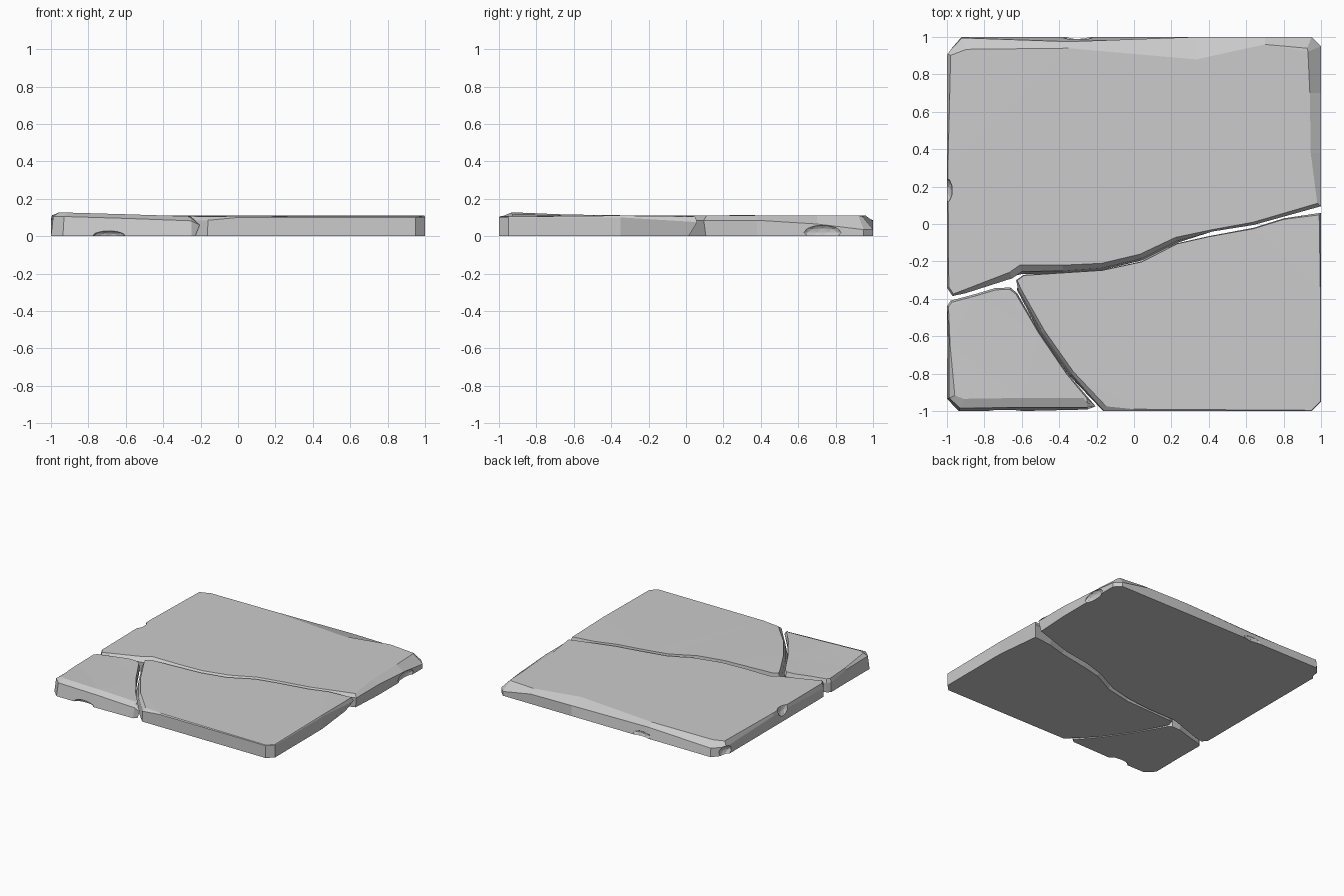
import bpy, bmesh
from mathutils import Vector


def slab(name, pts):
    """Stone piece from a counter-clockwise outline. Each point:
    shoulder x, y, z, bottom inset, top inset, top z."""
    bm = bmesh.new()
    n = len(pts)
    rings = [[], [], []]
    for i, (x, y, z, low, up, top) in enumerate(pts):
        p = Vector((x, y))
        a = (p - Vector(pts[i - 1][:2])).normalized()
        b = (Vector(pts[(i + 1) % n][:2]) - p).normalized()
        t = (a + b).normalized()
        inward = Vector((-t.y, t.x)) / max(0.6, t.dot(a))
        for ring, off, h in zip(rings, (low, 0, up), (0, z, top)):
            q = p + inward * off
            ring.append(bm.verts.new((max(-1, min(1, q.x)), max(-1, min(1, q.y)), h)))
    for lo, hi in zip(rings, rings[1:]):
        for i in range(n):
            j = (i + 1) % n
            bm.faces.new((lo[i], lo[j], hi[j], hi[i]))
    caps = [bm.faces.new(rings[0][::-1]), bm.faces.new(rings[2])]
    bmesh.ops.triangulate(bm, faces=caps)
    bmesh.ops.recalc_face_normals(bm, faces=bm.faces)
    mesh = bpy.data.meshes.new(name)
    bm.to_mesh(mesh)
    bm.free()
    ob = bpy.data.objects.new(name, mesh)
    bpy.context.collection.objects.link(ob)
    return ob


def chip(ob, loc, size):
    """Knock a small faceted chip out of an edge."""
    bpy.ops.mesh.primitive_ico_sphere_add(subdivisions=2, radius=1, location=loc)
    cutter = bpy.context.object
    cutter.scale = size
    cutter.hide_render = True
    mod = ob.modifiers.new("chip", 'BOOLEAN')
    mod.operation, mod.solver, mod.object = 'DIFFERENCE', 'EXACT', cutter
    bpy.context.view_layer.objects.active = ob
    bpy.ops.object.modifier_apply(modifier=mod.name)
    bpy.data.objects.remove(cutter)


# large rear piece: crack wall slopes outward to the bottom
back = slab("back_slab", [
    (-1, -0.34, 0.07, 0, 0.01, 0.11),
    (-0.97, -0.385, 0.08, 0.005, 0.01, 0.11),
    (-0.9, -0.37, 0.085, 0.005, 0.02, 0.11),
    (-0.65, -0.29, 0.08, 0.01, 0.035, 0.11),
    (-0.6, -0.255, 0.08, -0.012, 0.035, 0.11),
    (-0.38, -0.25, 0.08, -0.015, 0.03, 0.11),
    (-0.17, -0.235, 0.08, -0.01, 0.025, 0.11),
    (0.04, -0.185, 0.08, -0.01, 0.025, 0.11),
    (0.23, -0.09, 0.085, -0.01, 0.02, 0.11),
    (0.42, -0.04, 0.085, 0.0, 0.01, 0.11),
    (0.64, -0.005, 0.085, 0.0, 0.015, 0.11),
    (1, 0.095, 0.085, 0.015, 0.02, 0.11),
    (1, 0.38, 0.085, 0, 0.055, 0.11),
    (1, 0.7, 0.065, 0, 0.06, 0.11),
    (1, 0.95, 0.035, 0, 0.07, 0.11),
    (0.95, 1, 0.035, 0, 0.06, 0.108),
    (0.7, 1, 0.08, 0, 0.04, 0.11),
    (0.33, 1, 0.085, 0, 0.12, 0.11),
    (-0.35, 0.975, 0.08, -0.025, 0.035, 0.11),
    (-0.92, 0.995, 0.07, -0.005, 0.06, 0.11),
    (-1, 0.91, 0.07, 0, 0.02, 0.11),
    (-1, 0.3, 0.09, 0, 0.005, 0.112),
])
chip(back, (-1.01, 0.18, 0.11), (0.04, 0.07, 0.07))
chip(back, (-1.01, 0.93, 0.03), (0.05, 0.09, 0.05))
chip(back, (1.0, 0.73, 0.02), (0.025, 0.1, 0.04))
chip(back, (-0.3, 1.01, 0.02), (0.1, 0.03, 0.03))

# front right piece: rear crack wall is undercut, left crack wall leans out
slab("front_right_slab", [
    (-0.16, -1, 0.085, -0.01, 0.025, 0.105),
    (0.0, -1, 0.1, 0, 0.01, 0.107),
    (0.95, -1, 0.1, 0, 0.004, 0.104),
    (1, -0.95, 0.1, 0, 0.004, 0.104),
    (1, -0.35, 0.1, 0, 0.004, 0.11),
    (1, 0.06, 0.075, 0.04, 0.01, 0.105),
    (0.8, 0.03, 0.075, 0.035, 0.005, 0.109),
    (0.64, -0.02, 0.075, 0.03, 0.005, 0.11),
    (0.4, -0.065, 0.075, 0.03, 0.003, 0.11),
    (0.23, -0.103, 0.075, 0.03, 0.003, 0.11),
    (0.04, -0.2, 0.075, 0.03, 0.003, 0.11),
    (-0.17, -0.245, 0.075, 0.03, 0.003, 0.11),
    (-0.59, -0.272, 0.075, 0.02, 0.003, 0.11),
    (-0.63, -0.3, 0.075, 0.01, 0.005, 0.11),
    (-0.62, -0.35, 0.08, -0.006, 0.015, 0.11),
    (-0.49, -0.58, 0.08, -0.015, 0.015, 0.11),
    (-0.335, -0.8, 0.08, -0.015, 0.015, 0.108),
])

# small corner piece, tilted up towards the left
corner = slab("corner_slab", [
    (-0.93, -0.985, 0.105, -0.015, 0.05, 0.126),
    (-0.6, -0.98, 0.095, -0.02, 0.05, 0.117),
    (-0.25, -0.98, 0.082, -0.012, 0.05, 0.106),
    (-0.205, -0.975, 0.06, 0.015, 0.03, 0.105),
    (-0.355, -0.8, 0.08, 0.01, 0.006, 0.108),
    (-0.505, -0.58, 0.08, 0.01, 0.006, 0.11),
    (-0.625, -0.37, 0.08, 0.01, 0.008, 0.11),
    (-0.66, -0.34, 0.08, 0.01, 0.01, 0.11),
    (-0.74, -0.342, 0.08, 0.01, 0.01, 0.112),
    (-0.85, -0.375, 0.08, 0.01, 0.01, 0.112),
    (-0.98, -0.41, 0.08, 0.01, 0.01, 0.11),
    (-1, -0.44, 0.08, 0, 0.008, 0.111),
    (-0.988, -0.65, 0.1, -0.01, 0.005, 0.116),
    (-0.988, -0.93, 0.105, -0.012, 0.03, 0.127),
])
chip(corner, (-0.69, -1.0, 0.0), (0.09, 0.035, 0.03))
